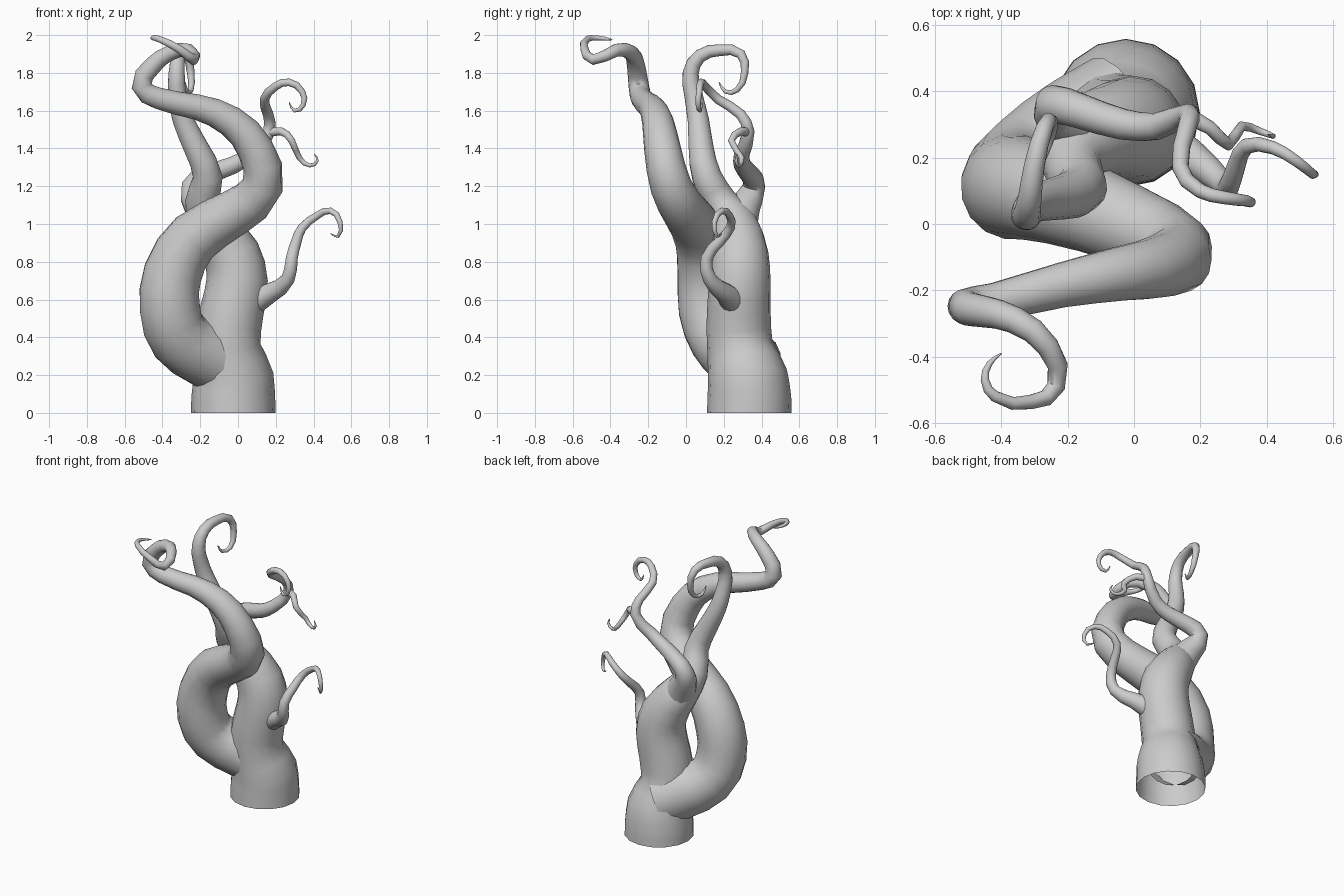
import bpy


def tentacle(name, points, sides=16):
    """Tapered tube through (x, y, z, radius) points, open at the root."""
    curve = bpy.data.curves.new(name, 'CURVE')
    curve.dimensions = '3D'
    curve.resolution_u = 2
    curve.bevel_depth = 1.0
    curve.bevel_resolution = sides // 2 - 2
    spline = curve.splines.new('BEZIER')
    spline.bezier_points.add(len(points) - 1)
    for bp, (x, y, z, r) in zip(spline.bezier_points, points):
        bp.co = (x, y, z)
        bp.radius = r
        bp.handle_left_type = bp.handle_right_type = 'AUTO'
    obj = bpy.data.objects.new(name, curve)
    bpy.context.collection.objects.link(obj)
    bpy.ops.object.select_all(action='DESELECT')
    obj.select_set(True)
    bpy.context.view_layer.objects.active = obj
    bpy.ops.object.convert(target='MESH')
    bpy.ops.object.shade_smooth_by_angle(angle=1.0)
    return bpy.context.object


# Trunk that continues into the upright tentacle with the curled tip
tentacle("trunk", [
    (-0.025, 0.335, 0.0, 0.224), (-0.025, 0.335, 0.08, 0.222),
    (-0.025, 0.325, 0.19, 0.213), (-0.055, 0.285, 0.36, 0.174),
    (-0.03, 0.28, 0.55, 0.168), (-0.005, 0.285, 0.70, 0.163),
    (-0.035, 0.285, 0.84, 0.152), (-0.14, 0.255, 1.00, 0.122),
    (-0.19, 0.18, 1.12, 0.09), (-0.16, 0.11, 1.25, 0.079),
    (-0.22, 0.08, 1.40, 0.067), (-0.29, 0.065, 1.55, 0.057),
    (-0.32, 0.04, 1.68, 0.049), (-0.325, 0.025, 1.80, 0.043),
    (-0.315, 0.075, 1.89, 0.036), (-0.30, 0.18, 1.92, 0.031),
    (-0.27, 0.29, 1.90, 0.026), (-0.25, 0.31, 1.80, 0.020),
    (-0.25, 0.27, 1.71, 0.015), (-0.27, 0.21, 1.70, 0.011),
    (-0.28, 0.175, 1.75, 0.003)])

# Thick serpentine tentacle winding around the front
tentacle("main_tentacle", [
    (-0.04, 0.33, 0.25, 0.19), (-0.17, 0.265, 0.315, 0.18),
    (-0.31, 0.175, 0.40, 0.165), (-0.36, 0.12, 0.55, 0.162),
    (-0.345, 0.11, 0.74, 0.157), (-0.23, 0.08, 0.93, 0.143),
    (-0.02, 0.0, 1.06, 0.123), (0.13, -0.08, 1.20, 0.11),
    (0.09, -0.125, 1.40, 0.097), (-0.04, -0.15, 1.545, 0.083),
    (-0.22, -0.185, 1.62, 0.068), (-0.42, -0.235, 1.665, 0.058),
    (-0.51, -0.25, 1.73, 0.054), (-0.45, -0.265, 1.84, 0.048),
    (-0.36, -0.29, 1.905, 0.041), (-0.26, -0.37, 1.92, 0.034),
    (-0.235, -0.49, 1.87, 0.028), (-0.31, -0.537, 1.925, 0.022),
    (-0.42, -0.52, 1.98, 0.017), (-0.45, -0.47, 1.985, 0.013),
    (-0.435, -0.42, 1.98, 0.009), (-0.40, -0.39, 1.975, 0.002)])

# Rear branch reaching right, ending in the larger of two curls
tentacle("rear_branch", [
    (-0.12, 0.265, 0.96, 0.11), (-0.20, 0.31, 1.09, 0.085),
    (-0.24, 0.36, 1.20, 0.06), (-0.16, 0.34, 1.26, 0.053),
    (-0.03, 0.30, 1.31, 0.047), (0.07, 0.295, 1.37, 0.041),
    (0.165, 0.33, 1.49, 0.033), (0.16, 0.29, 1.58, 0.028),
    (0.14, 0.17, 1.66, 0.025), (0.20, 0.10, 1.73, 0.022),
    (0.27, 0.08, 1.75, 0.020), (0.34, 0.07, 1.70, 0.017),
    (0.345, 0.065, 1.63, 0.014), (0.30, 0.075, 1.60, 0.010),
    (0.27, 0.085, 1.645, 0.002)])

# Small twig forking off the rear branch
tentacle("rear_twig", [
    (0.15, 0.33, 1.48, 0.026), (0.23, 0.29, 1.49, 0.021),
    (0.285, 0.24, 1.44, 0.018), (0.325, 0.295, 1.35, 0.015),
    (0.38, 0.28, 1.31, 0.011), (0.42, 0.265, 1.335, 0.008),
    (0.405, 0.27, 1.37, 0.002)])

# Side branch growing from the lower right of the trunk
tentacle("side_branch", [
    (0.06, 0.26, 0.58, 0.075), (0.17, 0.205, 0.635, 0.053),
    (0.265, 0.125, 0.71, 0.037), (0.285, 0.11, 0.82, 0.032),
    (0.31, 0.18, 0.91, 0.028), (0.34, 0.235, 0.98, 0.024),
    (0.42, 0.23, 1.045, 0.020), (0.49, 0.19, 1.07, 0.017),
    (0.54, 0.15, 1.01, 0.014), (0.53, 0.165, 0.935, 0.009),
    (0.49, 0.19, 0.95, 0.002)])
